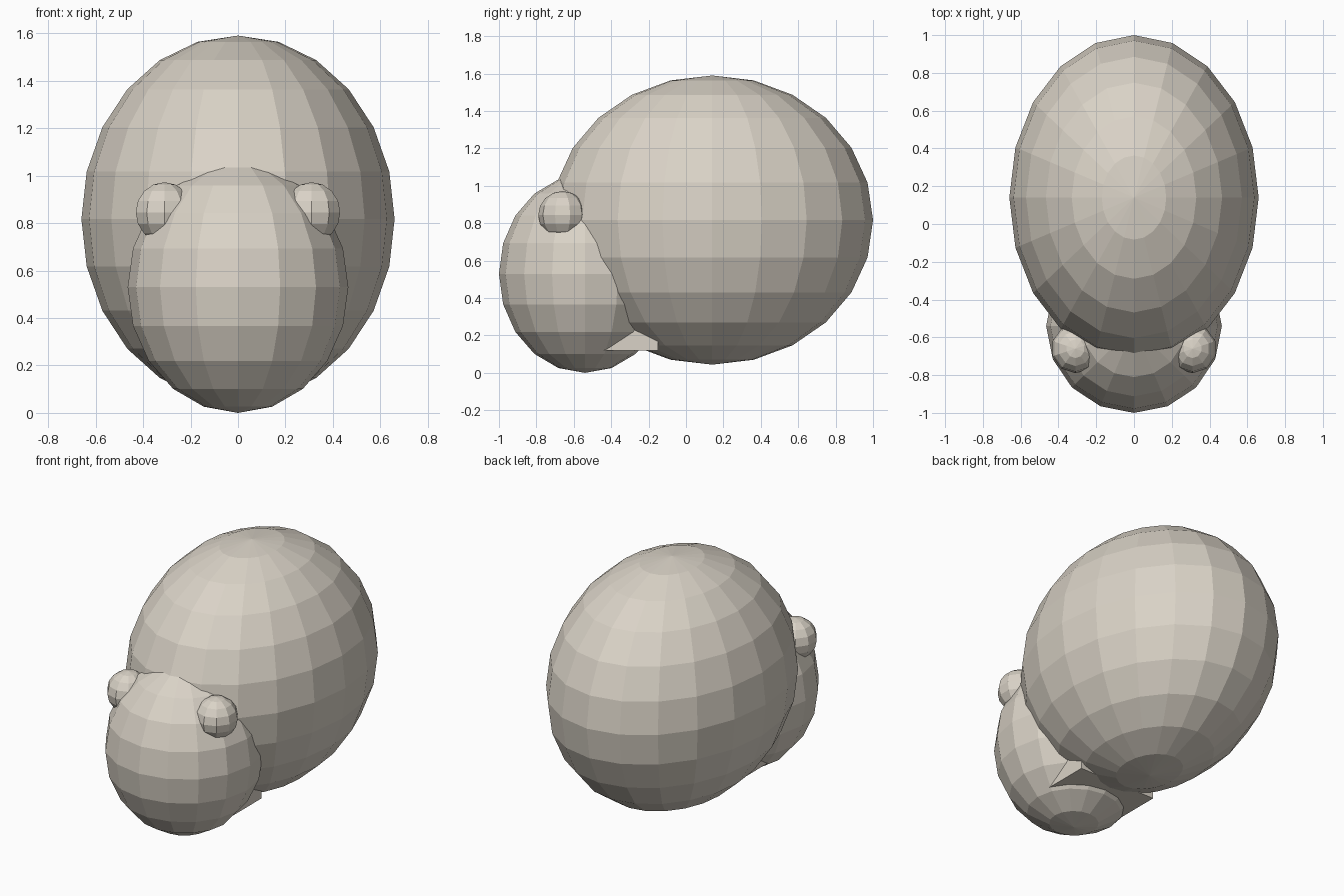
import bpy

cube = bpy.data.objects.get("Cube")
if cube:
    bpy.data.objects.remove(cube, do_unlink=True)

# One warm grey for everything
COLOUR = (0.70, 0.65, 0.57, 1.0)
stone = bpy.data.materials.new("warm_grey")
stone.use_nodes = True
stone.diffuse_color = COLOUR
stone.node_tree.nodes["Principled BSDF"].inputs["Base Color"].default_value = COLOUR


def finish(name, scale):
    part = bpy.context.object
    part.name = name
    part.scale = scale
    part.data.materials.append(stone)
    bpy.ops.object.shade_flat()
    return part


def ellipsoid(name, centre, radii, segments, rings):
    bpy.ops.mesh.primitive_uv_sphere_add(
        segments=segments, ring_count=rings, radius=1, location=centre)
    return finish(name, radii)


# Body and head
ellipsoid("body", (0, 0.14, 0.817), (0.66, 0.86, 0.773), 20, 12)
ellipsoid("head", (0, -0.54, 0.53), (0.465, 0.46, 0.53), 16, 10)

# Eyes on either side of the head
for side, x in (("left", 1), ("right", -1)):
    ellipsoid(side + "_eye", (x * 0.31, -0.66, 0.845), (0.127, 0.13, 0.127), 10, 8)

# Neck block joining head and body
bpy.ops.mesh.primitive_cube_add(size=1, location=(0, -0.3, 0.32))
finish("neck", (0.54, 0.3, 0.4))
